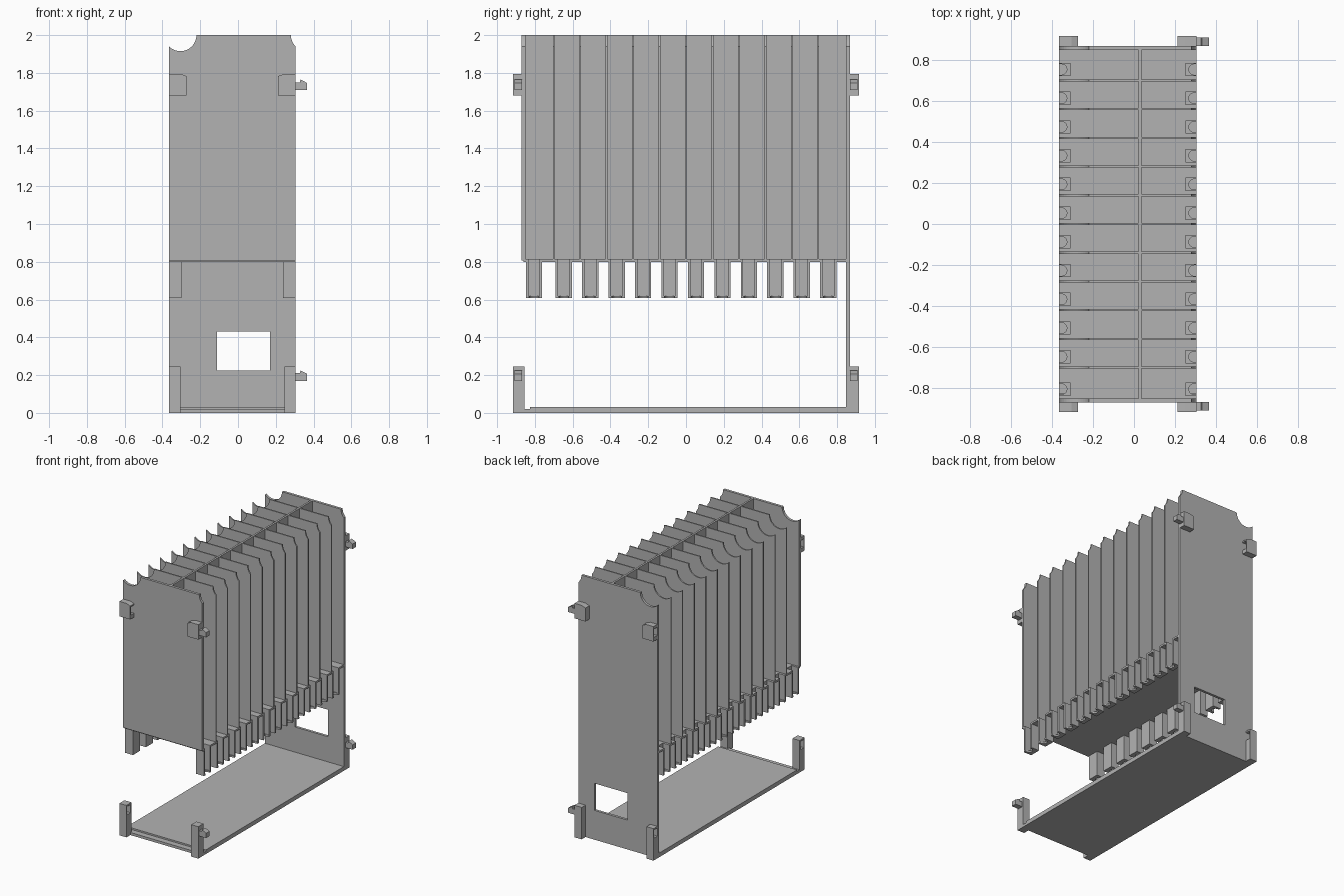
import bpy, bmesh, math
from mathutils import Vector

if "Cube" in bpy.data.objects:
    bpy.data.objects.remove(bpy.data.objects["Cube"])

grey = bpy.data.materials.new("light_grey")
grey.use_nodes = True
grey.diffuse_color = (0.45, 0.45, 0.45, 1)
grey.node_tree.nodes["Principled BSDF"].inputs["Base Color"].default_value = grey.diffuse_color

X0, X1 = -0.365, 0.305          # side limits of the case
MID, HALF = (X0 + X1) / 2, (X1 - X0) / 2
FRONT, BACK = -0.87, 0.868      # outer faces of the end plates
TOP, FLOOR = 2.0, 0.80
SLOTS = [0.14 * k for k in range(-5, 6)]


def prism(name, pts, axis, lo, hi):
    """Extrude a flat outline along an axis from lo to hi."""
    place = {"x": lambda a, b, t: (t, a, b),
             "y": lambda a, b, t: (a, t, b),
             "z": lambda a, b, t: (a, b, t)}[axis]
    bm = bmesh.new()
    face = bm.faces.new([bm.verts.new(place(a, b, lo)) for a, b in pts])
    out = bmesh.ops.extrude_face_region(bm, geom=[face])
    verts = [v for v in out["geom"] if isinstance(v, bmesh.types.BMVert)]
    shift = Vector(place(0, 0, hi - lo))
    bmesh.ops.translate(bm, verts=verts, vec=shift)
    bmesh.ops.recalc_face_normals(bm, faces=bm.faces)
    mesh = bpy.data.meshes.new(name)
    bm.to_mesh(mesh)
    bm.free()
    mesh.materials.append(grey)
    obj = bpy.data.objects.new(name, mesh)
    bpy.context.collection.objects.link(obj)
    return obj


def box(name, x, y, z):
    return prism(name, [(x[0], y[0]), (x[1], y[0]), (x[1], y[1]), (x[0], y[1])], "z", *z)


def cut(obj, x, y, z):
    """Cut a box-shaped hole and discard the cutter."""
    cutter = box("cutter", x, y, z)
    cutter.hide_render = True
    mod = obj.modifiers.new("hole", "BOOLEAN")
    mod.operation, mod.solver, mod.object = "DIFFERENCE", "EXACT", cutter
    bpy.context.view_layer.objects.active = obj
    bpy.ops.object.modifier_apply(modifier=mod.name)
    bpy.data.objects.remove(cutter)


def arc(cx, cy, r, start, end, n=14):
    return [(cx + r * math.cos(start + (end - start) * i / n),
             cy + r * math.sin(start + (end - start) * i / n)) for i in range(n + 1)]


def plate(name, bottom, y0, y1):
    """Upright plate with scooped top corners."""
    r = 0.085
    edge = math.acos(0.06 / r)
    pts = [(X0, bottom), (X1, bottom)]
    pts += arc(X1 + 0.06, TOP, r, math.pi + edge, math.pi, 6)
    pts += arc(X0 + 0.06, TOP, r, 0, -math.pi + edge)
    return prism(name, pts, "y", y0, y1)


# End plates, dividers and spine
plate("front_plate", FLOOR + 0.008, FRONT, FRONT + 0.02)
back = plate("back_plate", 0, BACK - 0.02, BACK)
cut(back, (-0.11, 0.17), (0.8, 0.9), (0.225, 0.432))
for i, y in enumerate(SLOTS):
    plate(f"divider_{i + 1}", FLOOR + 0.005, y - 0.005, y + 0.005)
box("spine", (0.022, 0.037), (FRONT + 0.01, BACK - 0.01), (FLOOR + 0.005, TOP))

# Slot floor with a notch above every foot
feet = [-0.805] + [y + 0.053 for y in SLOTS]
left, right = [], []
for y in feet:
    for side, edge, inner in ((left, X0, X0 + 0.055), (right, X1, X1 - 0.055)):
        side += [(edge, y - 0.03), (inner, y - 0.03), (inner, y + 0.03), (edge, y + 0.03)]
ends = (FRONT + 0.01, BACK - 0.01)
outline = [(X0, ends[0]), (X1, ends[0])] + right + [(X1, ends[1]), (X0, ends[1])] + left[::-1]
prism("slot_floor", outline, "z", FLOOR, FLOOR + 0.014)

# Channel-shaped feet, open outwards, with a rounded notch in each sole
for s, label in ((-1, "right"), (1, "left")):
    def to_side(pts, y):
        return [(MID + s * (HALF - d), y + w) for d, w in pts]

    for i, y in enumerate(feet):
        channel = [(0, -0.043), (0.067, -0.043), (0.067, 0.043), (0, 0.043),
                   (0, 0.03), (0.055, 0.03), (0.055, -0.03), (0, -0.03)]
        prism(f"{label}_foot_{i + 1}", to_side(channel, y), "z", 0.607, FLOOR + 0.002)
        sole = [(0, -0.03), (0.055, -0.03), (0.055, 0.03), (0, 0.03)]
        sole += arc(0.012, 0, 0.026, math.pi / 2, -math.pi / 2, 10)
        sole = sole[:4] + [(0, 0.026)] + sole[4:] + [(0, -0.026)]
        prism(f"{label}_sole_{i + 1}", to_side(sole, y), "z", 0.607, 0.62)

# Base tray with a step at the front
box("base_plate", (X0, X1), (FRONT, BACK), (0, 0.02))
box("base_raised_floor", (X0, X1), (-0.825, BACK - 0.01), (0.01, 0.032))

# Corner clips: hooks on the left side, sockets on the right side
for end, y0, y1 in (("front", -0.917, -0.855), ("back", 0.853, 0.915)):
    h0, h1 = (-0.908, -0.867) if end == "front" else (0.868, 0.908)
    for level, z0, z1, hz in (("lower", 0, 0.245, 0.17), ("upper", 1.68, 1.795, 1.71)):
        for s, label in ((-1, "right"), (1, "left")):
            shape = [(0, z0), (0.06, z0), (0.06, z1), (0, z1)]
            if level == "upper":
                shape = [(0, z0), (0.092, z0), (0.092, z1 - 0.012), (0.06, z1), (0, z1)]
            pts = [(MID + s * (HALF - d), z) for d, z in shape]
            clip = prism(f"{end}_{level}_{label}_clip", pts, "y", y0, y1)
            if s < 0:
                cut(clip, (X0 - 0.05, X0 + 0.15), (h0, h1), (hz, hz + 0.063))
            else:
                hook = [(-0.01, 0), (0.06, 0), (0.06, 0.037), (0.026, 0.055),
                        (0.022, 0.04), (-0.01, 0.04)]
                prism(f"{end}_{level}_hook", [(X1 + a, hz + b) for a, b in hook], "y", h0, h1)
